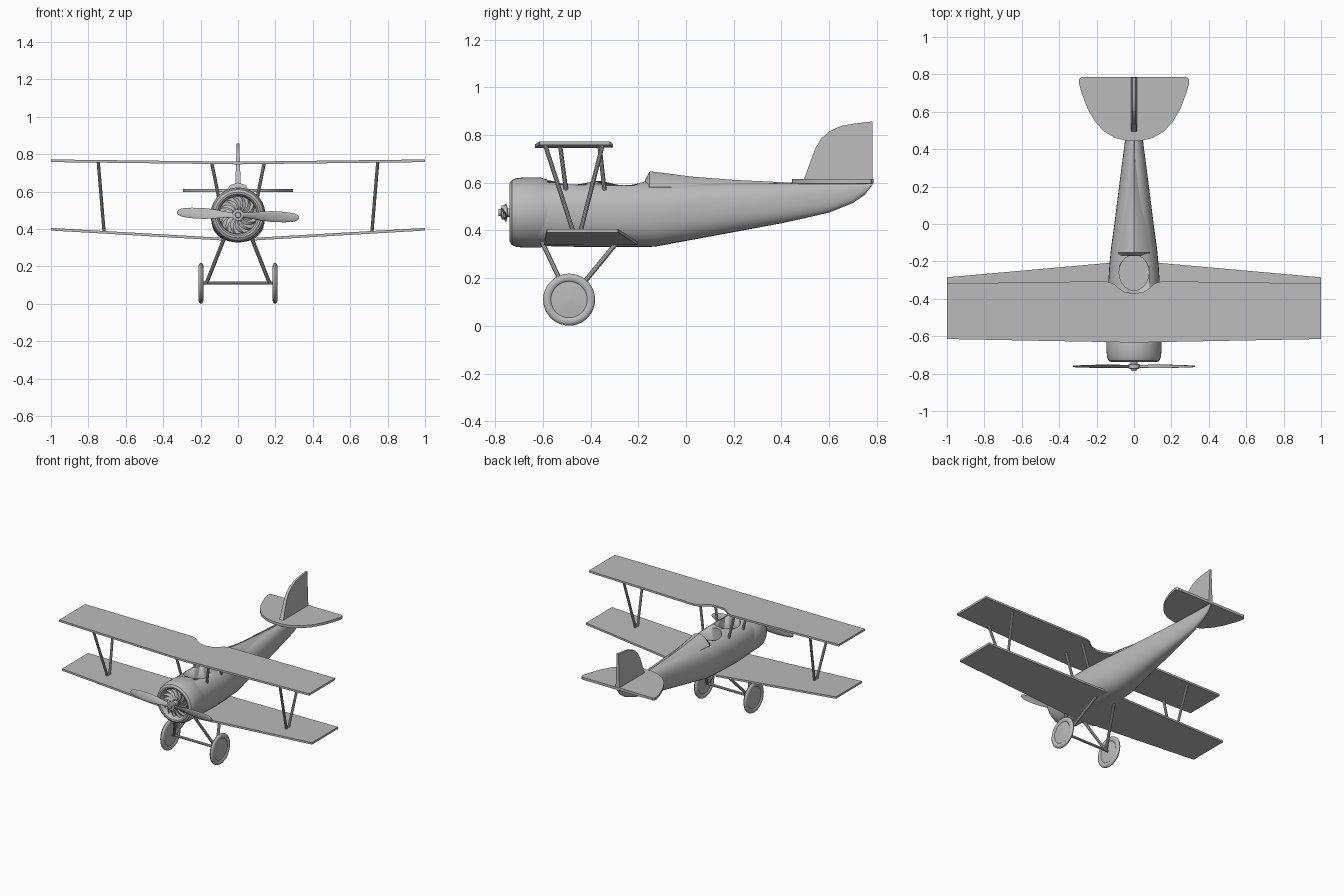
import bpy, bmesh, math
from mathutils import Vector, Matrix

if "Cube" in bpy.data.objects:
    bpy.data.objects.remove(bpy.data.objects["Cube"])

grey = bpy.data.materials.new("airframe_grey")
grey.diffuse_color = (0.5, 0.5, 0.5, 1)
grey.use_nodes = True
grey.node_tree.nodes["Principled BSDF"].inputs["Base Color"].default_value = grey.diffuse_color


def finish(name, bm, smooth=True):
    bmesh.ops.recalc_face_normals(bm, faces=bm.faces)
    me = bpy.data.meshes.new(name)
    bm.to_mesh(me)
    bm.free()
    me.materials.append(grey)
    ob = bpy.data.objects.new(name, me)
    bpy.context.collection.objects.link(ob)
    if smooth:
        bpy.ops.object.select_all(action='DESELECT')
        ob.select_set(True)
        bpy.context.view_layer.objects.active = ob
        bpy.ops.object.shade_smooth_by_angle(angle=math.radians(35))
    return ob


def add_loft(bm, rings, closed=False):
    """Skin a list of equal-length point rings; cap the ends unless closed."""
    vs = [[bm.verts.new(p) for p in r] for r in rings]
    n = len(vs[0])
    pairs = list(zip(vs, vs[1:])) + ([(vs[-1], vs[0])] if closed else [])
    for a, b in pairs:
        for i in range(n):
            j = (i + 1) % n
            bm.faces.new((a[i], a[j], b[j], b[i]))
    if not closed:
        bm.faces.new(vs[0])
        bm.faces.new(vs[-1])


def loft(name, rings, smooth=True, closed=False):
    bm = bmesh.new()
    add_loft(bm, rings, closed)
    return finish(name, bm, smooth)


def ring(c, axis, r, n):
    q = Vector(axis).to_track_quat('Z', 'Y')
    return [Vector(c) + q @ Vector((r * math.cos(2 * math.pi * i / n),
                                    r * math.sin(2 * math.pi * i / n), 0)) for i in range(n)]


def lathe(name, c, axis, prof, n=32, closed=False):
    c, axis = Vector(c), Vector(axis)
    return loft(name, [ring(c + axis * d, axis, r, n) for d, r in prof], closed=closed)


def rod(name, a, b, r=0.009):
    a, b = Vector(a), Vector(b)
    return loft(name, [ring(p, b - a, r, 10) for p in (a, b)])


def plate(name, outline, offset):
    """Flat outline extruded symmetrically by +-offset."""
    o = Vector(offset)
    return loft(name, [[Vector(p) - o for p in outline], [Vector(p) + o for p in outline]])


# Fuselage: superellipse sections (y, half width, bottom, top)
def section(y, w, zb, zt, e=2.4, n=32):
    out = []
    for i in range(n):
        a = 2 * math.pi * i / n
        c, s = math.cos(a), math.sin(a)
        out.append((w * math.copysign(abs(c) ** (2 / e), c), y,
                    (zb + zt) / 2 + (zt - zb) / 2 * math.copysign(abs(s) ** (2 / e), s)))
    return out


fuselage = loft("fuselage", [section(*s) for s in (
    (-.62, .138, .335, .61), (-.4, .144, .33, .608), (-.2, .13, .33, .608),
    (-.13, .123, .332, .606), (0, .105, .356, .603), (.2, .08, .393, .6),
    (.4, .054, .43, .598), (.5, .041, .452, .598), (.6, .029, .475, .598),
    (.7, .019, .515, .598), (.75, .013, .55, .598), (.782, .008, .592, .6))])

# Open cockpits cut into the top
for name, y in (("front_cockpit_cutter", -.475), ("rear_cockpit_cutter", -.26)):
    oval = [Vector((.08 * math.cos(a), y + .095 * math.sin(a), 0))
            for a in [2 * math.pi * i / 20 for i in range(20)]]
    cutter = loft(name, [[p + Vector((0, 0, z)) for p in oval] for z in (.5, .7)])
    cutter.hide_render = True
    cutter.hide_set(True)
    cut = fuselage.modifiers.new(name, 'BOOLEAN')
    cut.operation = 'DIFFERENCE'
    cut.object = cutter

# Headrest fairing behind the rear cockpit
loft("headrest", [[(-w, y, .55), (-w, y, zs), (-w * .45, y, zt - .012), (0, y, zt),
                   (w * .45, y, zt - .012), (w, y, zs), (w, y, .55)]
                  for y, w, zs, zt in ((-.172, .08, .58, .612), (-.152, .085, .583, .648),
                                       (.03, .065, .58, .625), (.2, .045, .575, .612),
                                       (.45, .02, .57, .6))])

# Cowling with recessed front
HUB = (0, 0, .475)
Y = (0, 1, 0)
lathe("cowling", HUB, Y, [(-.695, .002), (-.695, .1), (-.722, .102), (-.737, .112),
                          (-.739, .122), (-.73, .136), (-.71, .144), (-.68, .147),
                          (-.61, .147), (-.58, .138)], 40)

# Swirled cooling vanes inside the cowling
bm = bmesh.new()
for k in range(14):
    rings = []
    for t in range(6):
        r = .025 + .078 * t / 5
        a = 2 * math.pi * k / 14 + .55 * (t / 5) ** 2
        h = .0045 + .006 * math.sin(math.pi * t / 5)
        rad = Vector((math.cos(a), 0, math.sin(a))) * r + Vector(HUB)
        tan = Vector((-math.sin(a), 0, math.cos(a))) * h
        rings.append([rad + tan + Vector((0, -.72, 0)), rad - tan + Vector((0, -.71, 0)),
                      rad - tan + Vector((0, -.69, 0)), rad + tan + Vector((0, -.69, 0))])
    add_loft(bm, rings)
finish("cooling_vanes", bm)

# Propeller: hub and two twisted blades
lathe("propeller_hub", HUB, Y, [(-.785, .002), (-.785, .014), (-.775, .016), (-.773, .03),
                                (-.75, .03), (-.748, .018), (-.69, .018)], 20)
for name, ang in (("propeller_blade_right", -.045), ("propeller_blade_left", math.pi - .045)):
    rot = Matrix.Rotation(-ang, 3, 'Y')
    rings = []
    for r, chord, twist in ((.01, .03, .5), (.07, .034, .45), (.12, .05, .35), (.18, .06, .28),
                            (.25, .057, .2), (.3, .045, .15), (.32, .028, .12), (.326, .01, .1)):
        pts = []
        for i in range(10):
            a = 2 * math.pi * i / 10
            p = Vector((0, .0045 * math.sin(a), chord / 2 * math.cos(a)))
            p = Matrix.Rotation(twist, 3, 'X') @ p + Vector((r, 0, 0))
            pts.append(rot @ p + Vector((0, -.761, .475)))
        rings.append(pts)
    loft(name, rings)


# Wings: stations (x, leading y, trailing y, mid z), mirrored to both sides
def wing(name, half, t):
    full = [(-x, a, b, z) for x, a, b, z in reversed(half) if x > 0] + half
    return loft(name, [[(x, a, z - t), (x, a, z + t), (x, b, z + t), (x, b, z - t)]
                       for x, a, b, z in full])


wing("upper_wing", [(0, -.633, -.372, .753), (.05, -.633, -.364, .754), (.085, -.632, -.342, .754),
                    (.11, -.632, -.318, .755), (.15, -.631, -.306, .755),
                    (1, -.615, -.318, .765)], .007)
wing("lower_wing", [(0, -.596, -.2, .343), (.1, -.595, -.205, .347), (1, -.583, -.285, .399)], .007)

# Tailplane and fin
half = [(.04, .445), (.1, .46), (.16, .495), (.21, .55), (.25, .62), (.28, .7),
        (.295, .755), (.293, .775), (.28, .785)]
plate("tailplane", [(x, y, .606) for x, y in half] + [(-x, y, .606) for x, y in reversed(half)],
      (0, 0, .009))
fin = [(.47, .595), (.495, .615), (.515, .67), (.54, .74), (.565, .783), (.6, .815),
       (.65, .838), (.7, .847), (.782, .857), (.782, .595)]
loft("fin", [[(s * (.016 - .035 * (z - .595)), y, z) for y, z in fin] for s in (-1, 1)])

# Struts and landing gear, both sides
for side, s in (("left", -1), ("right", 1)):
    rod(f"front_wing_strut_{side}", (s * .747, -.59, .757), (s * .716, -.47, .385))
    rod(f"rear_wing_strut_{side}", (s * .747, -.35, .757), (s * .716, -.445, .385))
    rod(f"front_cabane_strut_{side}", (s * .14, -.527, .752), (s * .103, -.503, .57))
    rod(f"rear_cabane_strut_{side}", (s * .14, -.362, .752), (s * .103, -.342, .57))
    rod(f"front_gear_leg_{side}", (s * .072, -.605, .355), (s * .168, -.49, .112), .01)
    rod(f"rear_gear_leg_{side}", (s * .072, -.285, .355), (s * .168, -.485, .112), .01)
    centre = (s * .198, -.49, .11)
    lathe(f"tire_{side}", centre, (1, 0, 0),
          [(.013 * math.cos(a), .091 + .018 * math.sin(a))
           for a in [math.pi * i / 6 for i in range(12)]], 36, closed=True)
    lathe(f"wheel_disc_{side}", centre, (1, 0, 0),
          [(-.014, .001), (-.006, .085), (.006, .085), (.014, .001)], 36)
rod("axle", (-.2, -.488, .112), (.2, -.488, .112))
